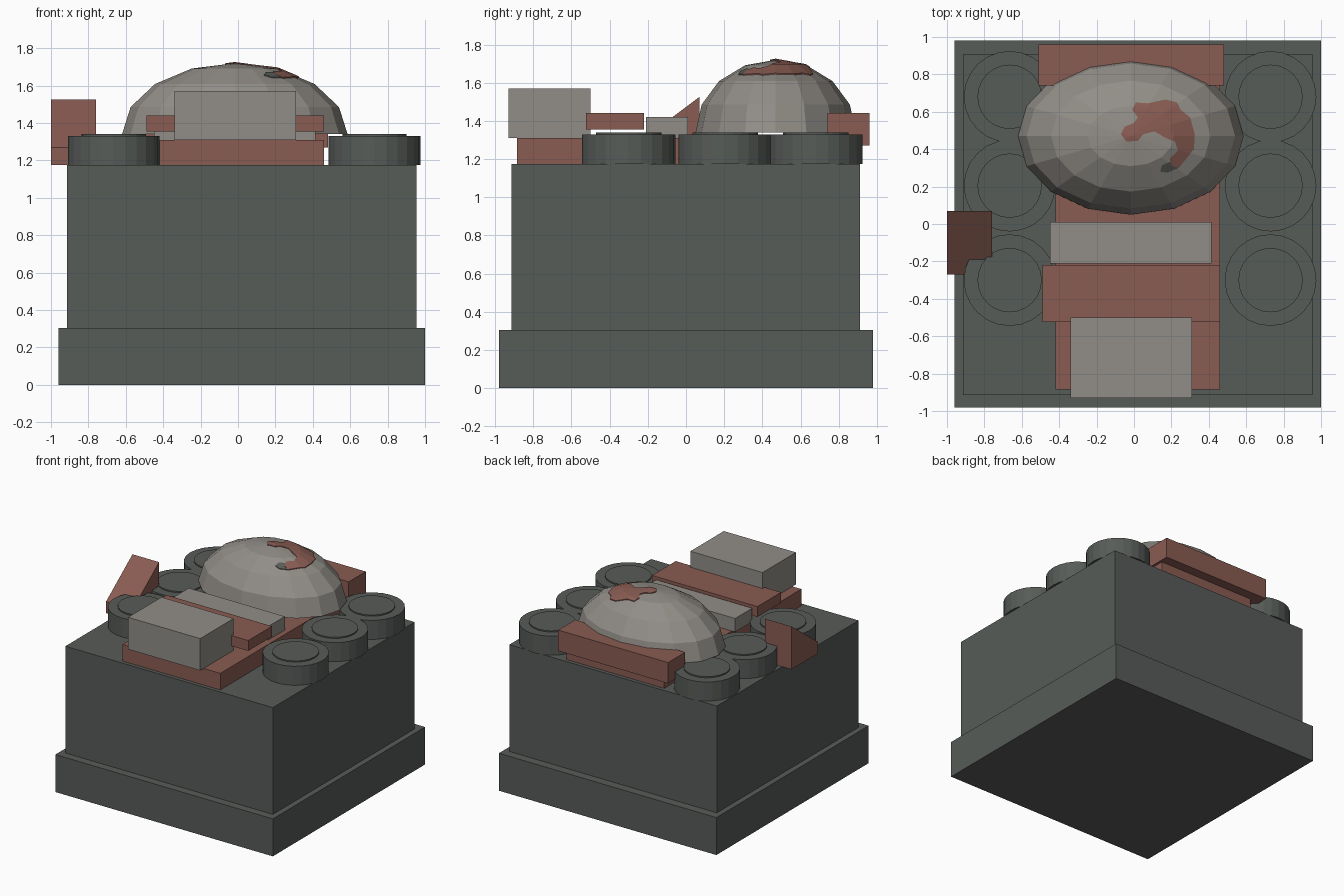
import bpy, bmesh, math
from mathutils import Matrix

if "Cube" in bpy.data.objects:
    bpy.data.objects.remove(bpy.data.objects["Cube"])


def material(name, rgb):
    m = bpy.data.materials.new(name)
    m.diffuse_color = (*rgb, 1)
    m.use_nodes = True
    m.node_tree.nodes["Principled BSDF"].inputs["Base Color"].default_value = m.diffuse_color
    return m


DARK = material("dark_slate", (0.095, 0.106, 0.097))
GREY = material("warm_grey", (0.285, 0.268, 0.243))
RED = material("rust_red", (0.25, 0.107, 0.085))


def finish(name, bm, mat):
    bmesh.ops.recalc_face_normals(bm, faces=bm.faces)
    me = bpy.data.meshes.new(name)
    bm.to_mesh(me)
    bm.free()
    me.materials.append(mat)
    ob = bpy.data.objects.new(name, me)
    bpy.context.collection.objects.link(ob)
    return ob


def prism(name, profile, lo, hi, axis, mat):
    """Extrude a 2D profile along x (profile is y,z) or z (profile is x,y)."""
    bm = bmesh.new()
    place = (lambda p, d: (d, *p)) if axis == "x" else (lambda p, d: (*p, d))
    rings = [[bm.verts.new(place(p, d)) for p in profile] for d in (lo, hi)]
    n = len(profile)
    for r in rings:
        bm.faces.new(r)
    for i in range(n):
        j = (i + 1) % n
        bm.faces.new((rings[0][i], rings[0][j], rings[1][j], rings[1][i]))
    return finish(name, bm, mat)


def box(name, x, y, z, mat):
    return prism(name, [(x[0], y[0]), (x[1], y[0]), (x[1], y[1]), (x[0], y[1])],
                 z[0], z[1], "z", mat)


def dome(name, lift, mat):
    bm = bmesh.new()
    bmesh.ops.create_uvsphere(bm, u_segments=16, v_segments=8, radius=1)
    cut = bmesh.ops.bisect_plane(
        bm, geom=bm.verts[:] + bm.edges[:] + bm.faces[:], dist=1e-4,
        plane_co=(0, 0, 0), plane_no=(0, 0, -1), clear_outer=True)
    bmesh.ops.holes_fill(bm, edges=[e for e in bm.edges if e.is_boundary], sides=0)
    bm.transform(Matrix.Translation((-0.017, 0.47, 1.34 + lift))
                 @ Matrix.Diagonal((0.603, 0.42, 0.38, 1)))
    return finish(name, bm, mat)


# Block and plinth
box("plinth", (-0.96, 1.0), (-0.98, 0.98), (0, 0.305), DARK)
box("main_block", (-0.915, 0.955), (-0.915, 0.91), (0.305, 1.175), DARK)

# Six round drums with raised caps
for side, cx in (("left", -0.665), ("right", 0.73)):
    for i, cy in enumerate((-0.30, 0.205, 0.68)):
        for part, r, top in (("drum", 0.245, 1.33), ("drum_cap", 0.172, 1.34)):
            circle = [(cx + r * math.cos(math.tau * k / 24),
                       cy + r * math.sin(math.tau * k / 24)) for k in range(24)]
            bottom = 1.175 if part == "drum" else 1.32
            prism(f"{side}_{part}_{i + 1}", circle, bottom, top, "z", DARK)

# Central strip of plates and bars
box("floor_plate", (-0.42, 0.46), (-0.885, 0.88), (1.175, 1.31), RED)
box("front_box", (-0.34, 0.31), (-0.93, -0.50), (1.31, 1.57), GREY)
box("red_cross_bar", (-0.49, 0.46), (-0.525, -0.22), (1.355, 1.44), RED)
box("grey_cross_bar", (-0.45, 0.415), (-0.21, 0.01), (1.31, 1.42), GREY)
box("back_bar", (-0.51, 0.48), (0.74, 0.96), (1.27, 1.44), RED)

# Sloped wedge on the left edge
prism("side_wedge", [(-0.27, 1.175), (0.07, 1.175), (0.07, 1.525), (-0.27, 1.27)],
      -1.0, -0.76, "x", RED)

# Faceted dome
dome("dome", 0, GREY)


# Patches on the dome: outlines cut from a slightly raised copy of it
def dome_patch(name, outline, lift, mat):
    shell = dome(name + "_shell", lift, mat)
    cutter = prism(name + "_cutter", outline, 1.58, 1.9, "z", mat)
    cutter.hide_render = True
    mod = shell.modifiers.new("cut", "BOOLEAN")
    mod.operation = "INTERSECT"
    mod.solver = "EXACT"
    mod.object = cutter
    dg = bpy.context.evaluated_depsgraph_get()
    me = bpy.data.meshes.new_from_object(shell.evaluated_get(dg))
    me.materials.clear()
    me.materials.append(mat)
    ob = bpy.data.objects.new(name, me)
    bpy.context.collection.objects.link(ob)
    bpy.data.objects.remove(shell)
    bpy.data.objects.remove(cutter)


dome_patch("rust_patch", [
    (-0.07, 0.48), (-0.05, 0.52), (0.0, 0.54), (0.02, 0.57), (-0.01, 0.61),
    (0.01, 0.65), (0.07, 0.645), (0.17, 0.665), (0.23, 0.65), (0.25, 0.61),
    (0.30, 0.57), (0.325, 0.48), (0.32, 0.40), (0.28, 0.35), (0.24, 0.30),
    (0.20, 0.31), (0.19, 0.35), (0.235, 0.39), (0.22, 0.44), (0.17, 0.46),
    (0.11, 0.495), (0.05, 0.48), (0.02, 0.445), (-0.04, 0.44)], 0.006, RED)
dome_patch("dark_patch", [
    (0.14, 0.28), (0.18, 0.275), (0.24, 0.30), (0.25, 0.33), (0.20, 0.335),
    (0.15, 0.315)], 0.005, DARK)
